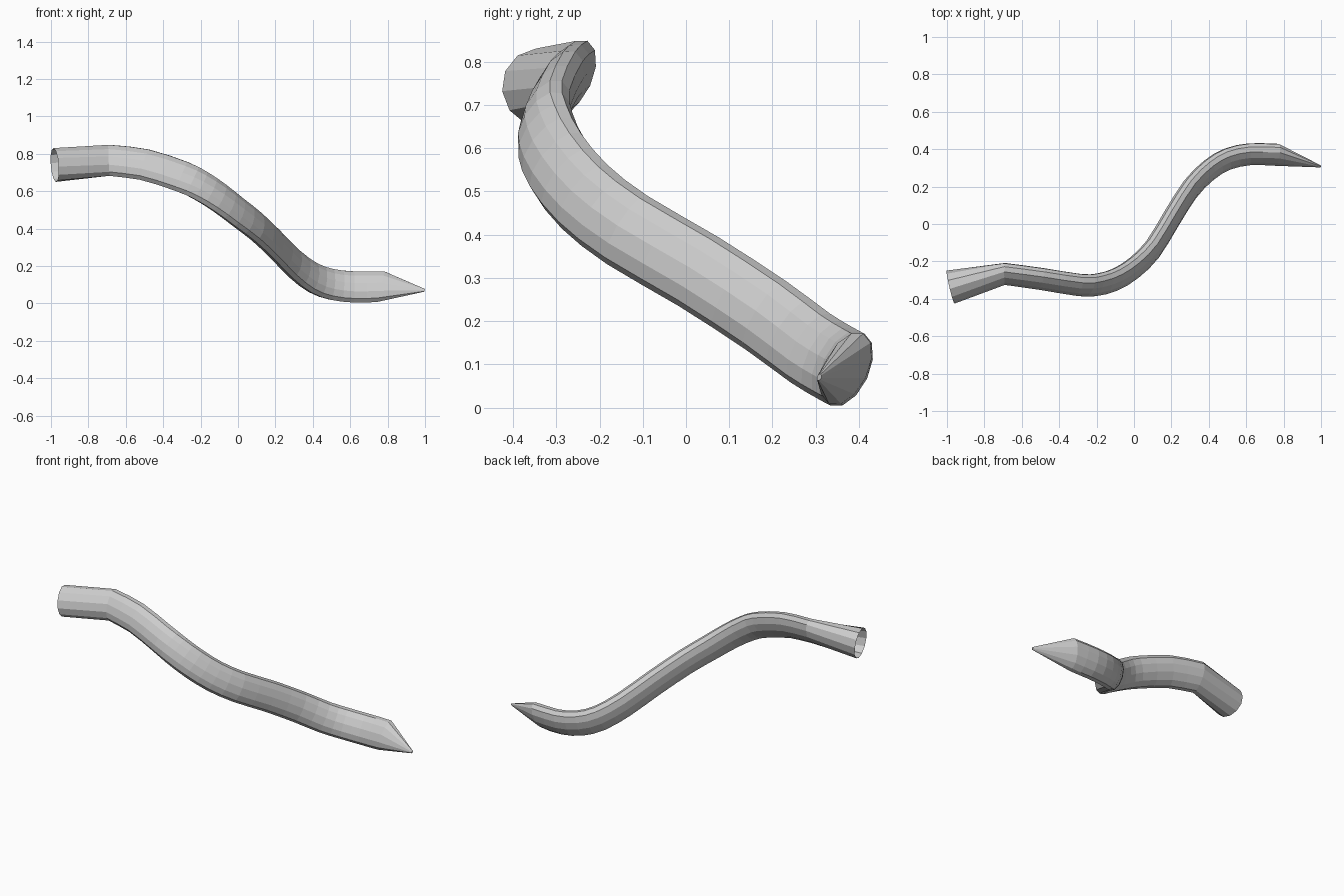
import bpy, bmesh, math
from mathutils import Vector

if "Cube" in bpy.data.objects:
    bpy.data.objects.remove(bpy.data.objects["Cube"])

SIDES = 12
LONG_AXIS = Vector((0, 0.42, 0.9)).normalized()

# Centre line of the curved body
path = [Vector(p) for p in (
    (-0.69, -0.267, 0.765), (-0.5, -0.293, 0.742), (-0.3, -0.325, 0.678),
    (-0.2, -0.325, 0.63), (-0.1, -0.297, 0.565), (0, -0.235, 0.488),
    (0.1, -0.135, 0.41), (0.2, 0.028, 0.315), (0.3, 0.185, 0.213),
    (0.4, 0.287, 0.138), (0.5, 0.347, 0.102), (0.62, 0.373, 0.088),
    (0.765, 0.37, 0.09))]


def catmull(a, b, c, d, t):
    return 0.5 * (2*b + (c - a)*t + (2*a - 5*b + 4*c - d)*t*t + (3*b - a - 3*c + d)*t**3)


def ring(bm, centre, tangent, long_r, short_r):
    t = tangent.normalized()
    u = (LONG_AXIS - t * LONG_AXIS.dot(t)).normalized()
    v = t.cross(u)
    return [bm.verts.new(centre + u * long_r * math.cos(a) + v * short_r * math.sin(a))
            for a in (2 * math.pi * i / SIDES for i in range(SIDES))]


bm = bmesh.new()

# Open round end
rings = [ring(bm, Vector((-0.98, -0.337, 0.74)), Vector((0.97, 0.23, 0.08)), 0.091, 0.091)]

# Oval swept body
ext = [2*path[0] - path[1]] + path + [2*path[-1] - path[-2]]
pts = []
for i in range(1, len(ext) - 2):
    pts += [catmull(*ext[i-1:i+3], t) for t in (0, 0.5)]
pts.append(path[-1])
for i, p in enumerate(pts):
    if i == len(pts) - 1:
        tan = Vector((0.98, 0, -0.2))
    elif i == 0:
        tan = Vector((0.98, -0.03, 0.05))
    else:
        tan = pts[i+1] - pts[i-1]
    rings.append(ring(bm, p, tan, 0.092, 0.05))

# Pointed end
rings.append(ring(bm, Vector((0.998, 0.308, 0.07)), Vector((0.98, 0, -0.2)), 0.008, 0.005))

for a, b in zip(rings, rings[1:]):
    for i in range(SIDES):
        j = (i + 1) % SIDES
        bm.faces.new((a[i], a[j], b[j], b[i]))
bm.faces.new(rings[-1])
bmesh.ops.recalc_face_normals(bm, faces=bm.faces)

mesh = bpy.data.meshes.new("curved_tube")
bm.to_mesh(mesh)
bm.free()
obj = bpy.data.objects.new("curved_tube", mesh)
bpy.context.collection.objects.link(obj)
